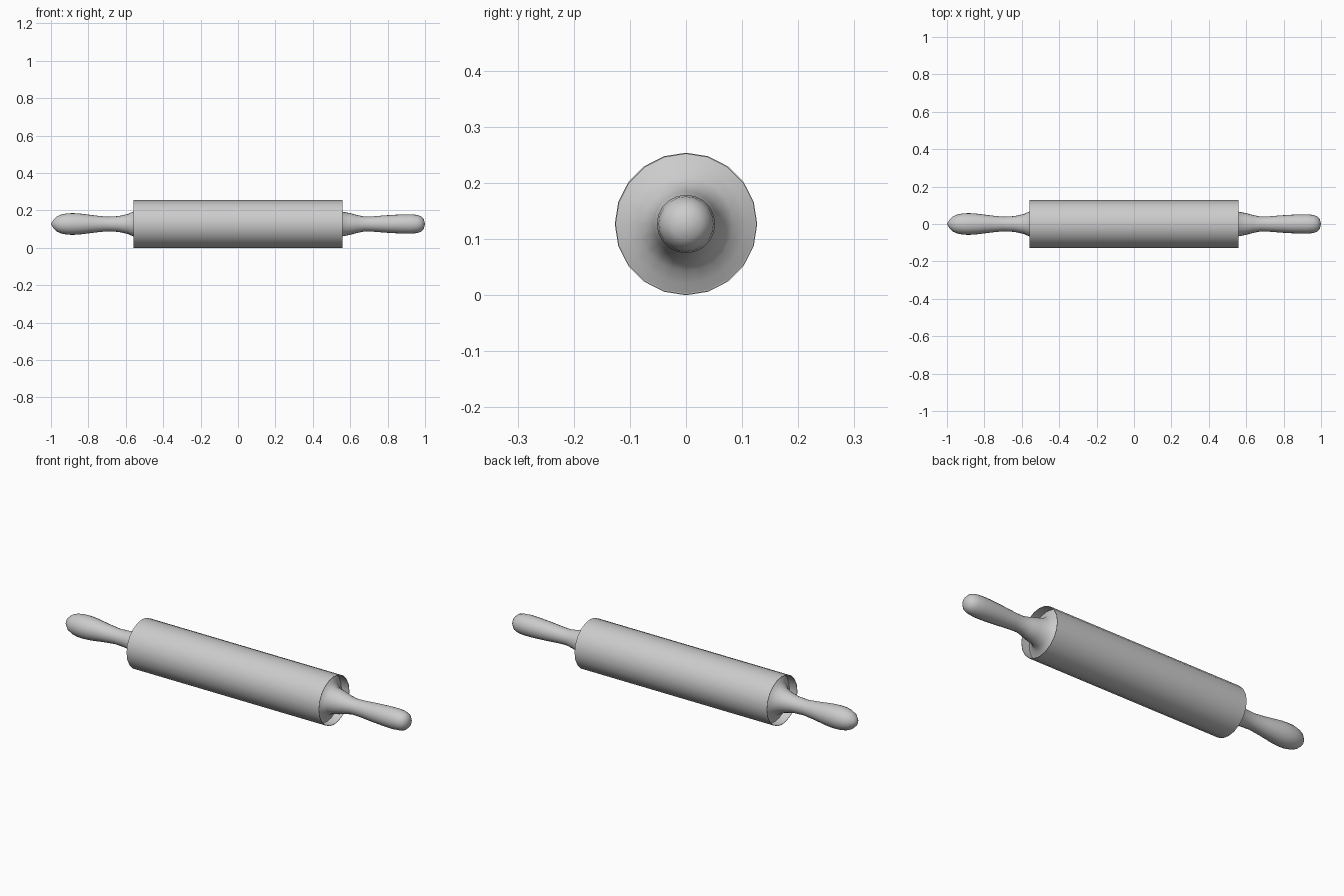
import bpy, bmesh
from math import sin, cos, pi, radians

cube = bpy.data.objects.get("Cube")
if cube:
    bpy.data.objects.remove(cube)

RADIUS, HALF = 0.127, 0.56

mat = bpy.data.materials.new("plain_grey")
mat.use_nodes = True
grey = (0.6, 0.6, 0.6, 1)
mat.diffuse_color = grey
mat.node_tree.nodes["Principled BSDF"].inputs["Base Color"].default_value = grey


def lathe(name, profile, sides):
    """Spin (x, radius) points around the long axis; zero radius makes a pole."""
    bm = bmesh.new()
    rings = []
    for x, r in profile:
        count = sides if r > 0 else 1
        rings.append([bm.verts.new((x, r * sin(2 * pi * i / sides),
                                    RADIUS + r * cos(2 * pi * i / sides)))
                      for i in range(count)])
    for a, b in zip(rings, rings[1:]):
        for i in range(sides):
            j = (i + 1) % sides
            quad = [a[i % len(a)], a[j % len(a)], b[j % len(b)], b[i % len(b)]]
            bm.faces.new(list(dict.fromkeys(quad)))
    bmesh.ops.recalc_face_normals(bm, faces=bm.faces)
    mesh = bpy.data.meshes.new(name)
    bm.to_mesh(mesh)
    bm.free()
    mesh.materials.append(mat)
    obj = bpy.data.objects.new(name, mesh)
    bpy.context.collection.objects.link(obj)
    bpy.ops.object.select_all(action='DESELECT')
    obj.select_set(True)
    bpy.context.view_layer.objects.active = obj
    bpy.ops.object.shade_smooth_by_angle(angle=radians(50))
    return obj


# Roller barrel with thin rims and dished ends
lip, floor = RADIUS - 0.002, HALF - 0.045
lathe("roller", [(-floor, 0), (-floor, lip), (-HALF, lip), (-HALF, RADIUS),
                 (HALF, RADIUS), (HALF, lip), (floor, lip), (floor, 0)], 20)

# Handles flare out inside the dished ends to meet the barrel
flare = [(0.516, 0.124), (0.525, 0.106), (0.538, 0.084), (0.56, 0.066)]
lathe("right_handle", [(-x, r) for x, r in flare + [
    (0.59, 0.053), (0.64, 0.042), (0.7, 0.039), (0.76, 0.045), (0.845, 0.056),
    (0.88, 0.058), (0.915, 0.057), (0.945, 0.051), (0.968, 0.041),
    (0.987, 0.023), (1, 0)]], 20)
lathe("left_handle", flare + [
    (0.6, 0.058), (0.64, 0.047), (0.675, 0.040), (0.72, 0.041), (0.8, 0.047),
    (0.87, 0.051), (0.92, 0.052), (0.955, 0.049), (0.978, 0.042),
    (0.993, 0.027), (1, 0)], 20)
